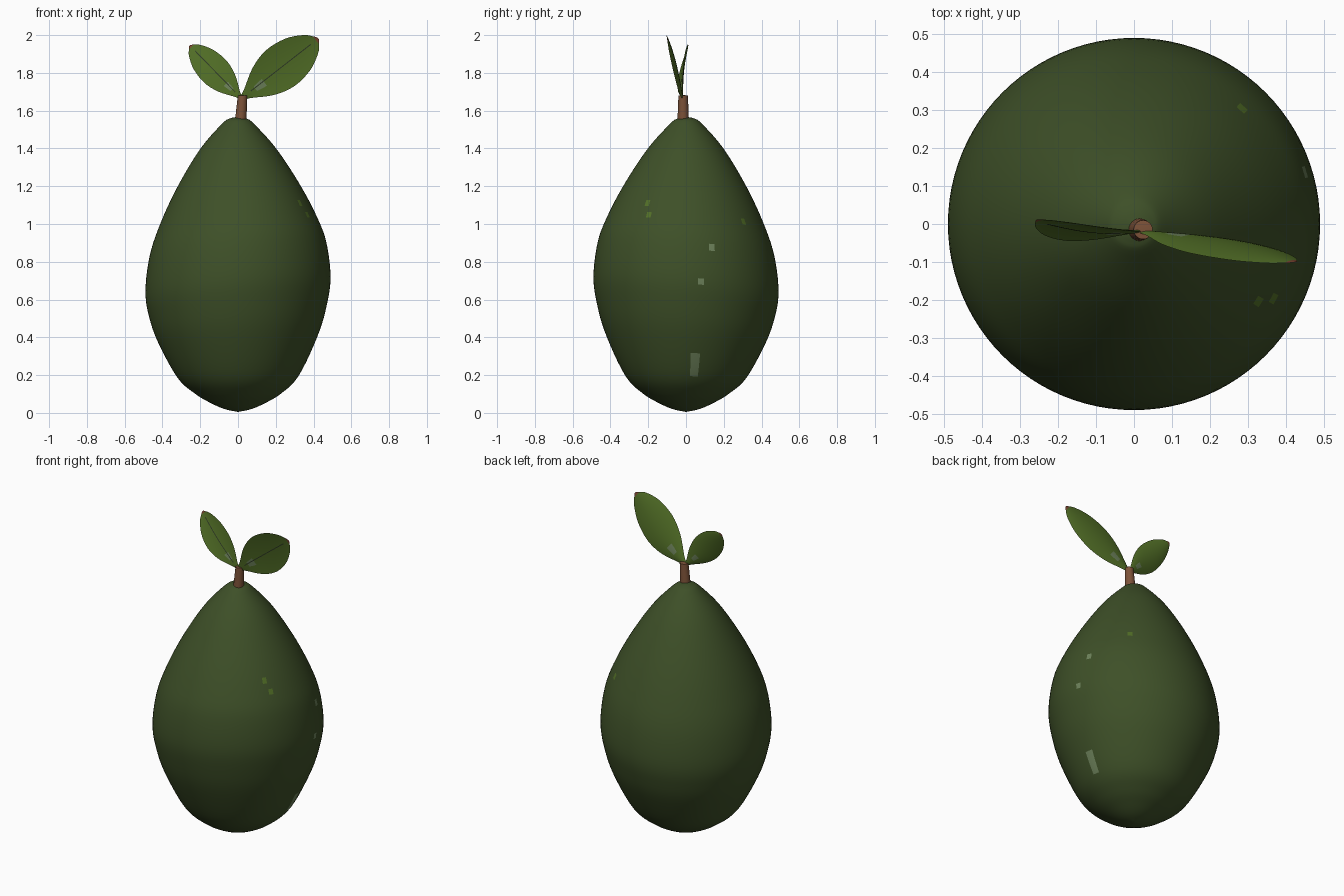
import bpy, bmesh, math
from mathutils import Vector

if "Cube" in bpy.data.objects:
    bpy.data.objects.remove(bpy.data.objects["Cube"])


def mat(name, rgb):
    m = bpy.data.materials.new(name)
    m.diffuse_color = (*rgb, 1)
    m.use_nodes = True
    m.node_tree.nodes["Principled BSDF"].inputs["Base Color"].default_value = m.diffuse_color
    return m


SKIN = mat("dark green skin", (0.048, 0.080, 0.021))
LEAF = mat("leaf green", (0.085, 0.160, 0.020))
STEM = mat("stem brown", (0.205, 0.085, 0.040))
PALE = mat("pale grey green", (0.155, 0.225, 0.105))
RIB = mat("vein dark green", (0.030, 0.045, 0.020))
TIP = mat("leaf tip red brown", (0.200, 0.060, 0.030))


def interp(pts, n):
    """Catmull-Rom samples through 2D points."""
    p = [Vector(q) for q in pts]
    p = [2 * p[0] - p[1]] + p + [2 * p[-1] - p[-2]]
    out = []
    for i in range(1, len(p) - 2):
        a, b, c, d = p[i - 1:i + 3]
        for k in range(n):
            t = k / n
            out.append(0.5 * (2 * b + (c - a) * t + (2 * a - 5 * b + 4 * c - d) * t * t
                              + (3 * b - a - 3 * c + d) * t ** 3))
    return out + [p[-2]]


def finish(bm, name, mats, angle=40):
    bmesh.ops.remove_doubles(bm, verts=bm.verts, dist=1e-5)
    bmesh.ops.recalc_face_normals(bm, faces=bm.faces)
    me = bpy.data.meshes.new(name)
    bm.to_mesh(me)
    bm.free()
    ob = bpy.data.objects.new(name, me)
    bpy.context.collection.objects.link(ob)
    for m in mats:
        me.materials.append(m)
    bpy.ops.object.select_all(action='DESELECT')
    ob.select_set(True)
    bpy.context.view_layer.objects.active = ob
    bpy.ops.object.shade_smooth_by_angle(angle=math.radians(angle))
    return ob


def grid(bm, rows, closed=False, rule=None):
    """Skin rows of points with quads."""
    vs = [[bm.verts.new(p) for p in r] for r in rows]
    n = len(vs[0])
    for i in range(len(vs) - 1):
        for j in range(n if closed else n - 1):
            k = (j + 1) % n
            f = bm.faces.new((vs[i][j], vs[i][k], vs[i + 1][k], vs[i + 1][j]))
            if rule:
                f.material_index = rule(i, j, f)


# Fruit: lathed pear profile, shoulder slightly higher towards +x and -y
PROFILE = [(0.0, 0.005), (0.07, 0.02), (0.14, 0.05), (0.225, 0.10), (0.32, 0.19),
           (0.42, 0.385), (0.468, 0.53), (0.49, 0.68), (0.467, 0.87), (0.41, 1.03),
           (0.32, 1.21), (0.20, 1.40), (0.085, 1.53), (0.045, 1.558), (0.0, 1.568)]
SEG = 96
rows = []
for r, z in interp(PROFILE, 5):
    r = max(r, 0)
    lift = 0.11 * max(0, min(1, (z - 0.1) / 0.5)) * max(0, min(1, (1.5 - z) / 0.6))
    ring = []
    for j in range(SEG):
        a = 2 * math.pi * j / SEG
        x, y = r * math.cos(a), r * math.sin(a)
        ring.append((x, y, z + lift * (x - y) / 1.41))
    rows.append(ring)

# Small blemishes on the +x side: (y, z, half width, half height, slot)
SPOTS = [(0.05, 0.25, 0.018, 0.045, 1), (0.13, 0.88, 0.016, 0.015, 1),
         (0.09, 0.71, 0.016, 0.015, 1), (-0.21, 1.10, 0.012, 0.014, 2),
         (-0.20, 1.05, 0.012, 0.014, 2), (0.30, 1.02, 0.014, 0.014, 2)]


def blemish(i, j, f):
    c = f.calc_center_median()
    for y, z, w, h, slot in SPOTS:
        if c.x > 0 and abs(c.y - y) < w and abs(c.z - z) < h:
            return slot
    return 0


bm = bmesh.new()
grid(bm, rows, True, blemish)
finish(bm, "fruit", [SKIN, PALE, LEAF])

# Stem: short tapered, slightly leaning
bm = bmesh.new()
rows = []
for cx, r, z in [(0.014, 0, 1.545), (0.014, 0.03, 1.545), (0.019, 0.028, 1.61),
                 (0.024, 0.025, 1.68), (0.024, 0, 1.683)]:
    rows.append([(cx + r * math.cos(k * math.pi / 12), -0.015 + r * math.sin(k * math.pi / 12), z)
                 for k in range(24)])
grid(bm, rows, True)
finish(bm, "stem", [STEM])

# Leaves: outline half width along the length, thin lens cross-section
OUTLINE = interp([(0, 0.12), (0.07, 0.24), (0.28, 0.76), (0.5, 1), (0.73, 0.88),
                  (0.9, 0.52), (0.97, 0.22), (1, 0.05)], 4)
COLS = [-1 + k / 6 for k in range(13)]


def leaf(name, base, tip, width, bow, tilt):
    base, tip = Vector(base), Vector(tip)
    d = tip - base
    side = Vector((-d.z, 0, d.x)).normalized() * (1 if d.x > 0 else -1)  # upper edge side

    def point(t, w, s, off):
        p = base + d * t + side * (w * width * s)
        p.y += bow * math.sin(math.pi * t) + tilt * s * w - 0.012 * w * s * s + off
        return p

    def colour(i, j, f):
        t = OUTLINE[i].x
        if t >= 0.96:
            return 1
        return 2 if 0.12 < t < 0.24 and 4 <= j <= 6 else 0

    bm = bmesh.new()
    for sign in (-1, 1):
        grid(bm, [[point(t, w, s, sign * 0.004 * (1 - s * s) * (1 - t ** 8)) for s in COLS]
                  for t, w in OUTLINE], False, colour)
    finish(bm, name, [LEAF, TIP, PALE], 60)

    # Thin midrib on the front face
    bm = bmesh.new()
    grid(bm, [[point(t, w, k * 0.0025 / (w * width), -0.0055) for k in (-1, 1)]
              for t, w in OUTLINE if 0.1 < t < 0.92])
    finish(bm, name + "_midrib", [RIB])


leaf("large_leaf", (0.022, -0.02, 1.668), (0.425, -0.10, 1.982), 0.121, 0.01, -0.015)
leaf("small_leaf", (0.015, -0.02, 1.668), (-0.255, 0.012, 1.945), 0.083, -0.012, 0.016)
